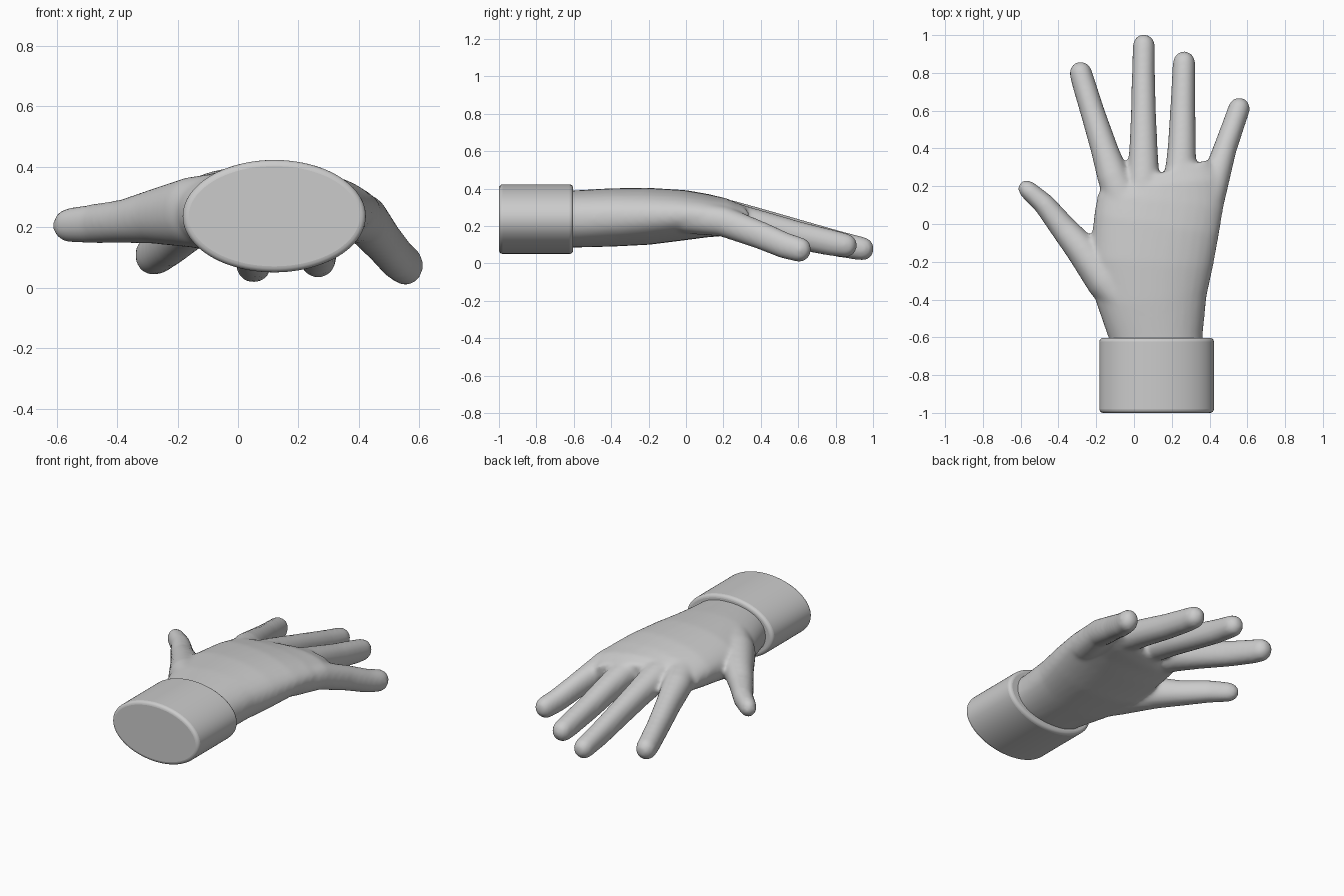
import bpy, bmesh, math
from mathutils import Vector

grey = bpy.data.materials.new("plain grey")
grey.diffuse_color = (0.6, 0.6, 0.6, 1)
UP = Vector((0, 0, 1))


def make(name, bm):
    bmesh.ops.recalc_face_normals(bm, faces=bm.faces)
    me = bpy.data.meshes.new(name)
    bm.to_mesh(me)
    bm.free()
    me.materials.append(grey)
    ob = bpy.data.objects.new(name, me)
    bpy.context.collection.objects.link(ob)
    return ob


def loft(bm, sections, tip=0.0, power=2.0, n=32):
    """Skin oval sections (x, y, z, half width, half height); tip adds a rounded end."""
    pts = [Vector(s[:3]) for s in sections]
    rings = []
    for i, s in enumerate(sections):
        t = (pts[min(i + 1, len(pts) - 1)] - pts[max(i - 1, 0)]).normalized()
        rings.append((pts[i], t, s[3], s[4]))
    if tip:
        c, t, w, h = rings[-1]
        for a in (20, 40, 58, 72, 83):
            a = math.radians(a)
            rings.append((c + t * tip * math.sin(a), t, w * math.cos(a), h * math.cos(a)))
    loops = []
    for c, t, w, h in rings:
        side = t.cross(UP).normalized()
        up = side.cross(t)
        loop = []
        for k in range(n):
            ca, sa = math.cos(2 * math.pi * k / n), math.sin(2 * math.pi * k / n)
            u = math.copysign(abs(ca) ** (2 / power), ca)
            v = math.copysign(abs(sa) ** (2 / power), sa)
            loop.append(bm.verts.new(c + side * w * u + up * h * v))
        loops.append(loop)
    for a, b in zip(loops, loops[1:]):
        for k in range(n):
            bm.faces.new((a[k], a[(k + 1) % n], b[(k + 1) % n], b[k]))
    bm.faces.new(loops[0])
    bm.faces.new(loops[-1])


hand = bmesh.new()

# Palm: y, left, right, bottom, top
palm = [(-0.75, -0.12, 0.36, 0.09, 0.385), (-0.60, -0.13, 0.365, 0.085, 0.39),
        (-0.40, -0.20, 0.385, 0.09, 0.402), (-0.20, -0.235, 0.42, 0.10, 0.405),
        (0.00, -0.215, 0.455, 0.125, 0.392), (0.12, -0.195, 0.475, 0.14, 0.37),
        (0.20, -0.185, 0.47, 0.145, 0.35), (0.26, -0.16, 0.41, 0.16, 0.32)]
loft(hand, [((l + r) / 2, y, (b + t) / 2, (r - l) / 2, (t - b) / 2)
            for y, l, r, b, t in palm], power=2.2)

# Fingers and thumb, from inside the palm to the tip
index = [(-0.04, 0.08, 0.27, 0.10, 0.09), (-0.11, 0.25, 0.245, 0.085, 0.085),
         (-0.158, 0.40, 0.205, 0.072, 0.08), (-0.222, 0.60, 0.15, 0.064, 0.075),
         (-0.268, 0.75, 0.115, 0.062, 0.07), (-0.282, 0.80, 0.107, 0.06, 0.066)]
middle = [(0.05, 0.08, 0.28, 0.10, 0.09), (0.05, 0.25, 0.25, 0.085, 0.085),
          (0.05, 0.40, 0.213, 0.075, 0.08), (0.05, 0.60, 0.16, 0.066, 0.076),
          (0.05, 0.80, 0.108, 0.061, 0.071), (0.052, 0.945, 0.078, 0.059, 0.063)]
ring = [(0.23, 0.08, 0.27, 0.10, 0.09), (0.245, 0.25, 0.24, 0.085, 0.085),
        (0.253, 0.40, 0.203, 0.075, 0.08), (0.258, 0.60, 0.15, 0.067, 0.075),
        (0.263, 0.78, 0.11, 0.062, 0.07), (0.265, 0.855, 0.096, 0.06, 0.064)]
pinky = [(0.36, 0.0, 0.25, 0.09, 0.09), (0.42, 0.20, 0.225, 0.077, 0.082),
         (0.482, 0.40, 0.15, 0.062, 0.074), (0.528, 0.53, 0.095, 0.059, 0.07),
         (0.556, 0.61, 0.073, 0.058, 0.066)]
thumb = [(-0.05, -0.42, 0.25, 0.10, 0.13), (-0.15, -0.30, 0.25, 0.105, 0.118),
         (-0.28, -0.13, 0.235, 0.085, 0.09), (-0.375, -0.02, 0.22, 0.07, 0.073),
         (-0.475, 0.105, 0.212, 0.058, 0.066), (-0.555, 0.175, 0.207, 0.05, 0.058)]
for path, tip in ((index, 0.06), (middle, 0.06), (ring, 0.06), (pinky, 0.06), (thumb, 0.065)):
    loft(hand, path, tip, power=2.1)

# Fuse the parts into one smooth skin
hand_ob = make("hand", hand)
remesh = hand_ob.modifiers.new("fuse", 'REMESH')
remesh.mode = 'VOXEL'
remesh.voxel_size = 0.012
remesh.use_smooth_shade = True
soften = hand_ob.modifiers.new("soften", 'SMOOTH')
soften.factor = 0.5
soften.iterations = 14

# Cuff: oval sleeve end with rounded rims
bm = bmesh.new()
loft(bm, [(0.12, -1.0, 0.237, 0.303, 0.186), (0.12, -0.603, 0.237, 0.303, 0.186)], n=96)
cuff = make("cuff", bm)
bevel = cuff.modifiers.new("round rims", 'BEVEL')
bevel.width = 0.02
bevel.segments = 4
bevel.limit_method = 'ANGLE'
bevel.angle_limit = math.radians(60)
bpy.context.view_layer.objects.active = cuff
cuff.select_set(True)
bpy.ops.object.shade_smooth_by_angle(angle=math.radians(40))
